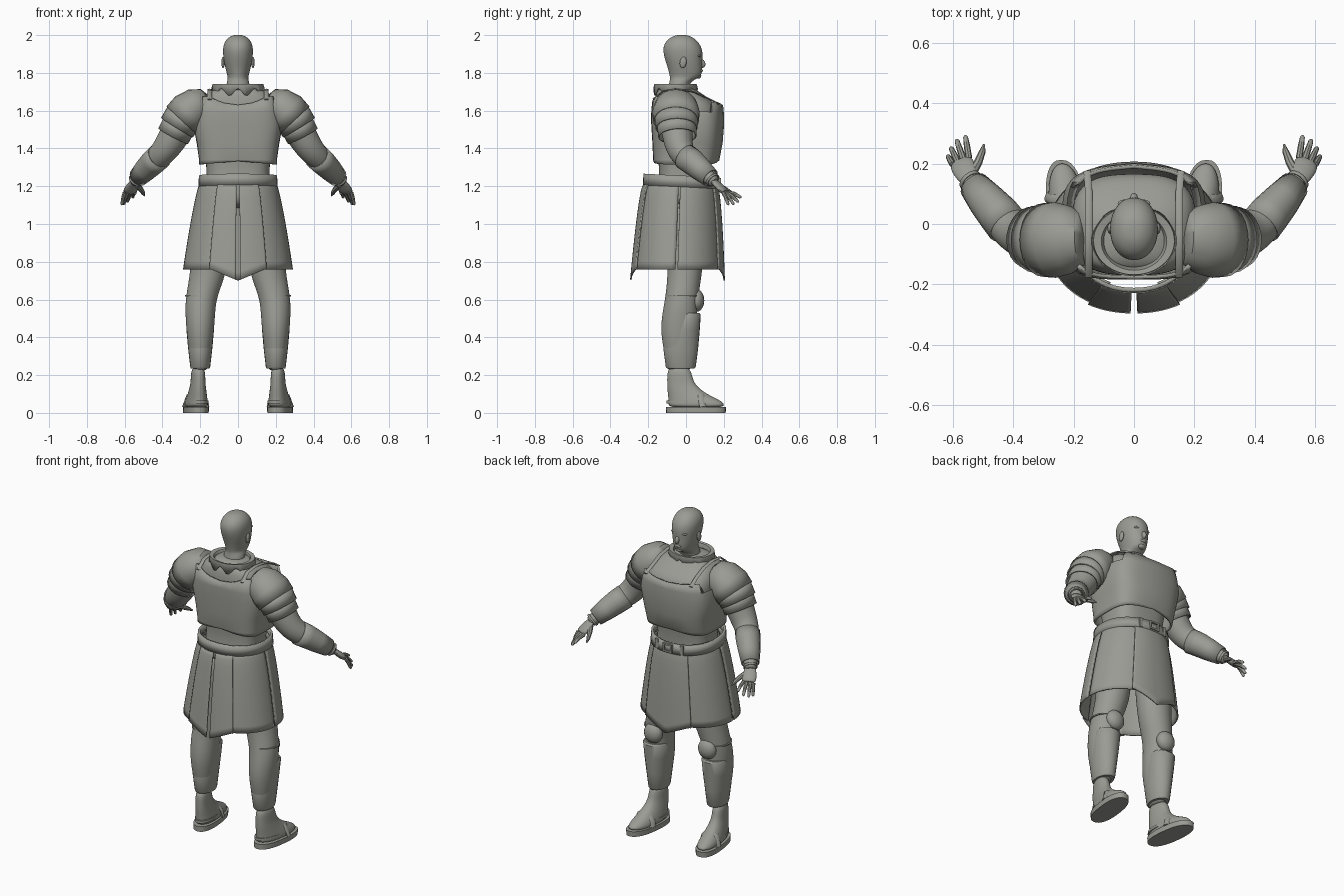
import bpy, bmesh, math
from mathutils import Vector, Matrix

if "Cube" in bpy.data.objects:
    bpy.data.objects.remove(bpy.data.objects["Cube"])

grey = bpy.data.materials.new("warm grey")
grey.use_nodes = True
colour = (0.33, 0.33, 0.30, 1)
grey.diffuse_color = colour
grey.node_tree.nodes["Principled BSDF"].inputs["Base Color"].default_value = colour
parts = []


def finish(name, bm, mirror=False, smooth=0, thick=0, warp=None):
    """Turn a bmesh into an object with the usual modifiers."""
    if warp:
        for v in bm.verts:
            v.co = warp(v.co.copy())
    bmesh.ops.recalc_face_normals(bm, faces=bm.faces)
    mesh = bpy.data.meshes.new(name)
    bm.to_mesh(mesh)
    bm.free()
    mesh.materials.append(grey)
    ob = bpy.data.objects.new(name, mesh)
    bpy.context.collection.objects.link(ob)
    parts.append(ob)
    if mirror:
        ob.modifiers.new("Mirror", "MIRROR")
    if smooth:
        ob.modifiers.new("Subdivision", "SUBSURF").levels = smooth
        ob.modifiers["Subdivision"].render_levels = smooth
    if thick:
        solid = ob.modifiers.new("Solidify", "SOLIDIFY")
        solid.thickness, solid.offset = thick, 0
    return ob


def oval(t, rx, ry, p):
    c, s = math.cos(t), math.sin(t)
    return (math.copysign(rx * abs(c) ** (2 / p), c),
            math.copysign(ry * abs(s) ** (2 / p), s))


def skin(rows, closed=True, caps=True):
    """Bridge rows of points with quads."""
    bm = bmesh.new()
    grid = [[bm.verts.new(p) for p in row] for row in rows]
    n = len(grid[0])
    for a, b in zip(grid, grid[1:]):
        for i in range(n if closed else n - 1):
            j = (i + 1) % n
            bm.faces.new((a[i], a[j], b[j], b[i]))
    if caps:
        bm.faces.new(grid[0])
        bm.faces.new(grid[-1])
    return bm


def loft(name, rings, x=0, p=2, n=24, caps=True, **kw):
    """Level rings, each given as height, half width, back y and front y."""
    rows = []
    for z, rx, back, front in rings:
        pts = [oval(math.tau * i / n, rx, (front - back) / 2, p) for i in range(n)]
        rows.append([(x + a, (front + back) / 2 + b, z) for a, b in pts])
    return finish(name, skin(rows, caps=caps), **kw)


def limb(name, pts, flat=1, n=16, caps=True, mirror=True, **kw):
    """Rings square to a path of x, y, z, radius; flat scales the upright radius."""
    rows = []
    locs = [Vector(q[:3]) for q in pts]
    for k, q in enumerate(pts):
        d = (locs[min(k + 1, len(pts) - 1)] - locs[max(k - 1, 0)]).normalized()
        u = d.cross(Vector((0, 0, 1))).normalized()
        v = u.cross(d)
        rows.append([locs[k] + u * a + v * b * flat for a, b in
                     (oval(math.tau * i / n, q[3], q[3], 2) for i in range(n))])
    return finish(name, skin(rows, caps=caps), mirror=mirror, **kw)


def ball(name, loc, size, mirror=False, tilt=0):
    bm = bmesh.new()
    m = Matrix.Translation(loc) @ Matrix.Rotation(tilt, 4, 'X') @ Matrix.Diagonal((*size, 1))
    bmesh.ops.create_uvsphere(bm, u_segments=16, v_segments=10, radius=1, matrix=m)
    return finish(name, bm, mirror)


def box(name, loc, size, mirror=False):
    bm = bmesh.new()
    bmesh.ops.create_cube(bm, size=1, matrix=Matrix.Translation(loc) @ Matrix.Diagonal((*size, 1)))
    return finish(name, bm, mirror)


# Head and neck
loft("head", [(1.70, .066, -.10, .02), (1.75, .06, -.088, .018), (1.77, .054, -.085, .06),
              (1.785, .056, -.087, .082), (1.82, .066, -.095, .087), (1.86, .075, -.108, .086),
              (1.90, .08, -.12, .09), (1.94, .08, -.122, .082), (1.975, .066, -.102, .056),
              (1.997, .036, -.065, .02), (2.001, .012, -.035, -.01)], p=2.1, smooth=2)
ball("nose", (0, .084, 1.85), (.013, .018, .024), tilt=.35)
ball("lips", (0, .079, 1.812), (.022, .01, .01))
ball("chin", (0, .064, 1.784), (.024, .017, .015))
ball("brow", (.028, .067, 1.89), (.026, .014, .008), True)
ball("ears", (.079, -.015, 1.855), (.009, .018, .03), True, -.15)

# Torso, filling the armour up to the shoulders
loft("torso", [(1.08, .18, -.16, .11), (1.2, .17, -.15, .11), (1.28, .165, -.14, .11),
               (1.4, .18, -.155, .13), (1.53, .205, -.17, .165), (1.6, .21, -.172, .17),
               (1.645, .2, -.17, .15), (1.69, .175, -.16, .085), (1.715, .12, -.145, .045),
               (1.74, .06, -.10, .01)], p=2.9, smooth=2)


# Cuirass with a wavy neckline, low armholes and a centre ridge
def cuirass_shape(c):
    if c.z > 1.62:
        if abs(c.y) < .13 and abs(c.x) > .17:
            c.z = 1.55
        else:
            c.z += (.015 if c.y > 0 else .045) * min(abs(c.x) / .15, 1) ** 2
    if c.y > .1:
        c.y += .018 * max(0, 1 - abs(c.x) / .2)
    if c.z < 1.33:
        c.z += .02 * max(0, 1 - abs(c.x) / .2)
    return c


loft("cuirass", [(1.315, .2, -.165, .145), (1.34, .2, -.168, .153), (1.43, .213, -.172, .17),
                 (1.53, .232, -.178, .178), (1.59, .222, -.178, .176), (1.63, .205, -.175, .172)],
     p=3.9, n=48, caps=False, thick=.012, warp=cuirass_shape)
limb("shoulder_straps", [(.155, .175, 1.635, .012), (.15, .11, 1.668, .012),
                         (.15, .04, 1.7, .012), (.15, -.04, 1.712, .012),
                         (.15, -.12, 1.705, .012), (.15, -.175, 1.66, .012)], flat=.35, n=8)


# Collar with a pointed, folded edge
def collar_points(c):
    if 1.70 < c.z < 1.72:
        c.z -= .04 * abs(math.sin(4 * math.atan2(c.x, c.y + .055))) ** 2
    return c


loft("collar", [(1.69, .085, -.135, .025), (1.735, .11, -.155, .04),
                (1.738, .132, -.166, .055), (1.718, .138, -.17, .06)],
     n=48, caps=False, thick=.006, warp=collar_points)


# Belt and buckle
def sag(c):
    c.z -= .05 * (c.y + .2)
    return c


loft("belt", [(1.205, .203, -.222, .172), (1.265, .2, -.218, .165)], p=2.2, n=40,
     caps=False, thick=.014, warp=sag)
for z in (1.197, 1.239):
    box("buckle_bar", (0, .178, z), (.06, .012, .01))
box("buckle_sides", (.026, .178, 1.218), (.01, .012, .05), True)
box("belt_loops", (.085, .155, 1.218), (.02, .024, .058), True)


# Skirt of four side panels, with a longer pointed tail front and back
def panel(name, start, end, out=0, tail=False):
    rows = []
    for k in range(13):
        s = k / 12
        row = []
        for i in range(15):
            t = math.radians(start + (end - start) * i / 14)
            x, y = oval(t, .195 + .092 * s ** .75 + out, .178 + .06 * s ** .55 + out, 2.15)
            low = .70 + .42 * abs(x) if tail else .76
            row.append((x, y - .03 - .015 * s, 1.225 - s * (1.225 - min(low, .76))))
        rows.append(row)
    return finish(name, skin(rows, False, False), mirror=True, thick=.008)


panel("front_side_panels", 0, 66)
panel("back_side_panels", -2, -68)
panel("front_tail", 60, 90, .009, True)
panel("back_tails", -61, -88.3, .009, True)

# Legs with knee pads and greaves
loft("legs", [(.22, .036, -.10, .025), (.26, .047, -.105, .035), (.34, .062, -.12, .045),
              (.44, .074, -.136, .055), (.54, .08, -.124, .06), (.62, .083, -.108, .065),
              (.76, .099, -.094, .09), (.95, .1, -.11, .1), (1.12, .1, -.13, .1)],
     x=.2, mirror=True, smooth=2,
     warp=lambda c: c + Vector((-.05 * max(0, c.z - .6) / .16 if c.z < .8 else -.055, 0, 0)))
loft("calf_guards", [(.235, .05, -.1, .045), (.245, .053, -.107, .052), (.34, .064, -.12, .064),
                     (.44, .073, -.1, .073), (.52, .074, -.06, .078), (.53, .066, -.04, .07)],
     x=.2, mirror=True)
ball("knee_pads", (.185, .055, .595), (.058, .042, .06), True)
loft("knee_bands", [(.617, .083, -.107, .067), (.624, .083, -.107, .067)],
     x=.198, mirror=True)


# Feet turned slightly outward in soled sandals
def turn_out(c):
    return Vector((c.x + .11 * c.y, c.y, c.z))


loft("feet", [(.025, .058, -.092, .205), (.05, .06, -.094, .203), (.07, .056, -.094, .175),
              (.095, .05, -.096, .12), (.13, .043, -.1, .068), (.17, .037, -.1, .035),
              (.25, .037, -.1, .025)], x=.215, p=2.2, mirror=True, smooth=2, warp=turn_out)
loft("soles", [(0, .064, -.105, .21), (.032, .065, -.106, .212)], x=.217, p=2.4, n=32,
     mirror=True, warp=turn_out)
limb("toe_straps", [(.156, .09, .03, .02), (.165, .085, .07, .02), (.19, .075, .1, .02),
                    (.225, .075, .108, .02), (.255, .08, .09, .02), (.275, .09, .03, .02)],
     flat=.5, n=10, warp=turn_out)
loft("heel_straps", [(.05, .058, -.103, .12), (.066, .057, -.103, .12)], x=.213,
     mirror=True, warp=turn_out)

# Arms
limb("arms", [(.17, -.055, 1.63, .09), (.25, -.055, 1.6, .1), (.315, -.05, 1.51, .086),
              (.365, -.04, 1.42, .078), (.405, -.02, 1.37, .07), (.455, .035, 1.32, .06),
              (.51, .1, 1.262, .045), (.54, .14, 1.232, .033), (.55, .155, 1.22, .033)],
     smooth=2)
limb("vambraces", [(.418, -.005, 1.357, .068), (.45, .035, 1.327, .066),
                   (.49, .08, 1.287, .059), (.53, .128, 1.245, .048)], caps=False, thick=.006)
limb("wrist_bands", [(.537, .138, 1.236, .037), (.543, .145, 1.229, .037)], caps=False, thick=.006)

# Layered shoulder plates
limb("shoulder_domes", [(.155, -.05, 1.645, .045), (.175, -.05, 1.64, .085), (.215, -.052, 1.625, .109),
                        (.26, -.053, 1.593, .121), (.3, -.053, 1.55, .118)],
     flat=.87, n=24, caps=False, thick=.008)
limb("upper_arm_plates", [(.283, -.052, 1.575, .111), (.323, -.05, 1.51, .108)],
     flat=.88, n=24, caps=False, thick=.008)
limb("lower_arm_plates", [(.306, -.05, 1.535, .101), (.343, -.045, 1.465, .099)],
     flat=.86, n=24, caps=False, thick=.008)

# Hands
limb("palms", [(.538, .138, 1.234, .03), (.552, .162, 1.213, .036), (.566, .19, 1.185, .043),
               (.575, .212, 1.165, .038)], flat=.45, smooth=1)
across = Vector((.93, -.37, 0))
knuckle = Vector((.573, .207, 1.168))
tips = [(.558, .294, 1.14), (.587, .28, 1.115), (.606, .254, 1.102), (.616, .225, 1.1)]
for label, tip, shift in zip(("index", "middle", "ring", "little"), tips, (-.029, -.01, .01, .028)):
    root = knuckle + across * shift
    tip = Vector(tip)
    mid = root.lerp(tip, .5) + Vector((0, 0, .006))
    limb(label + "_fingers", [(*root, .011), (*mid, .0105), (*root.lerp(tip, .92), .008), (*tip, .003)], n=8)
limb("thumbs", [(.537, .165, 1.207, .016), (.515, .205, 1.185, .014),
                (.502, .238, 1.165, .011), (.496, .262, 1.15, .004)], n=8)

# Smooth shading with crisp plate edges
bpy.ops.object.select_all(action='DESELECT')
for ob in parts:
    ob.select_set(True)
bpy.context.view_layer.objects.active = parts[0]
bpy.ops.object.shade_smooth_by_angle(angle=math.radians(40))
